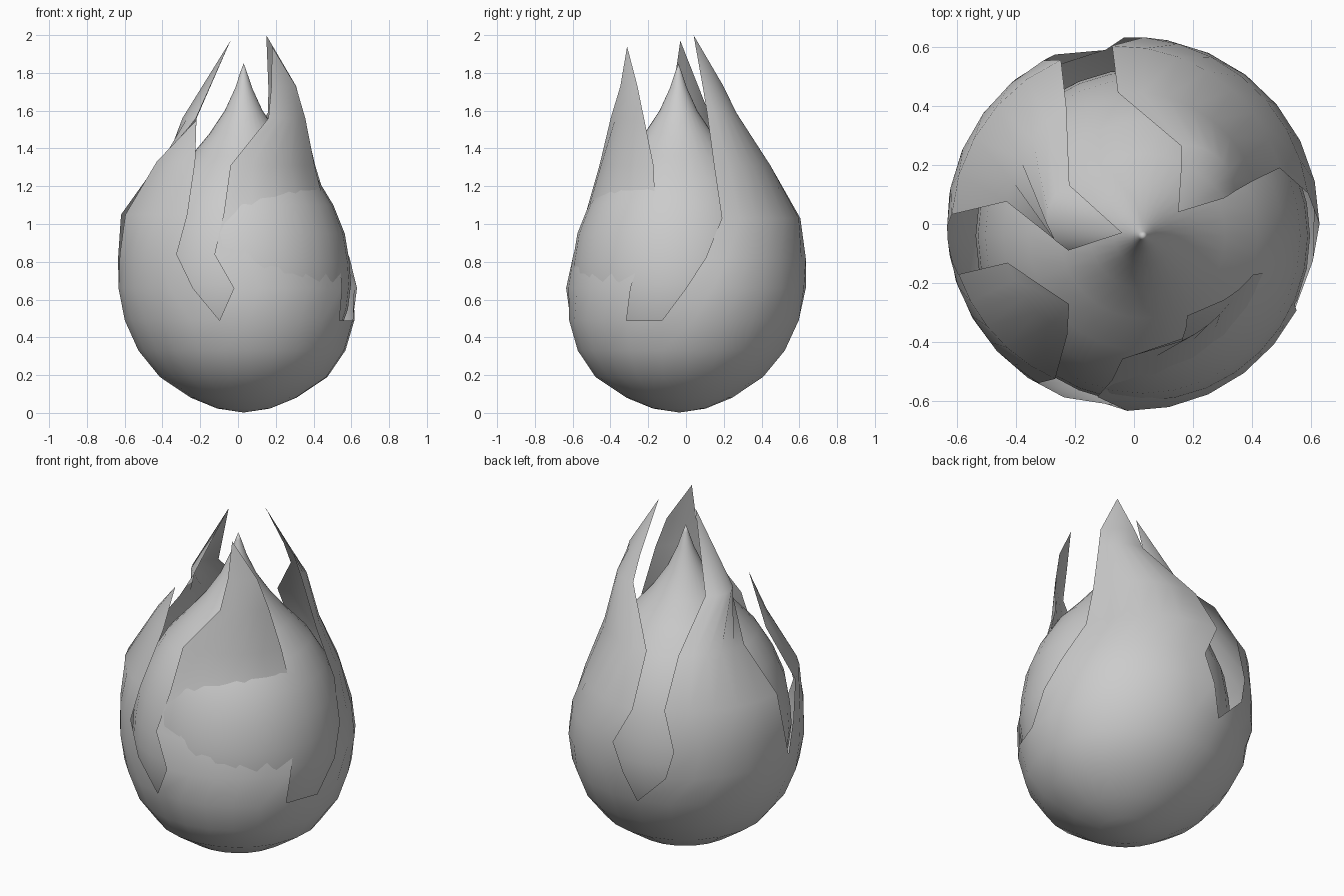
import bpy, bmesh
from math import radians, cos, sin

cube = bpy.data.objects.get("Cube")
if cube:
    bpy.data.objects.remove(cube, do_unlink=True)


def make_material(name, colour):
    material = bpy.data.materials.new(name)
    material.use_nodes = True
    material.diffuse_color = colour
    shader = material.node_tree.nodes["Principled BSDF"]
    shader.inputs["Base Color"].default_value = colour
    return material


grey = make_material("plain grey", (0.6, 0.6, 0.6, 1))


def polar(radius, degrees, height):
    angle = radians(degrees)
    return radius * cos(angle), radius * sin(angle), height


def add_band(bm, levels, columns):
    """Loft a strip through levels of
    (height, start angle, end angle, start radius, end radius, optional bulge)."""
    rows = []
    for height, start, end, start_radius, end_radius, *bulge in levels:
        row = []
        for column in range(columns + 1):
            t = column / columns
            radius = start_radius + (end_radius - start_radius) * t
            radius += sum(bulge) * 4 * t * (1 - t)
            row.append(bm.verts.new(polar(radius, start + (end - start) * t, height)))
        rows.append(row)
    for low, high in zip(rows, rows[1:]):
        for column in range(columns):
            bm.faces.new((low[column], low[column + 1], high[column + 1], high[column]))


def finish(bm, name, sharp_angle):
    bmesh.ops.remove_doubles(bm, verts=bm.verts, dist=0.0005)
    mesh = bpy.data.meshes.new(name)
    bm.to_mesh(mesh)
    bm.free()
    mesh.materials.append(grey)
    part = bpy.data.objects.new(name, mesh)
    bpy.context.collection.objects.link(part)
    bpy.ops.object.select_all(action="DESELECT")
    part.select_set(True)
    bpy.context.view_layer.objects.active = part
    bpy.ops.object.shade_smooth_by_angle(angle=radians(sharp_angle))
    return part


# Rounded cup at the bottom of the shell: (height, radius)
cup = [(0.002, 0), (0.023, 0.14), (0.08, 0.28), (0.19, 0.445), (0.33, 0.55), (0.49, 0.61)]

# Flame tongues, each growing out of its own arc of the cup rim
front_tongue = [
    (0.66, 268, 332, 0.635, 0.625), (0.84, 258, 336, 0.60, 0.585),
    (1.06, 262, 341, 0.535, 0.495), (1.31, 265, 337, 0.46, 0.44),
    (1.56, 292, 328, 0.43, 0.42), (1.73, 297, 320, 0.39, 0.40),
    (1.94, 300, 300, 0.36, 0.36)]
back_tongue = [
    (0.66, 0, 93, 0.63, 0.635), (0.82, 10, 87, 0.6, 0.635),
    (1.03, 21, 97, 0.53, 0.61), (1.31, 20, 97, 0.435, 0.45),
    (1.59, 18, 59, 0.36, 0.31, 0.03), (1.73, 16, 51, 0.32, 0.255),
    (2.0, 15, 15, 0.155, 0.155)]
side_tongue = [
    (0.66, 115, 185, 0.635, 0.635), (0.82, 119, 181, 0.635, 0.635),
    (1.05, 114, 177, 0.61, 0.62), (1.31, 120, 170, 0.46, 0.44),
    (1.56, 149, 202, 0.256, 0.24, 0.05), (1.97, 217, 217, 0.05, 0.05)]
short_tongue = [
    (0.66, 185, 248, 0.635, 0.635), (0.84, 190, 239, 0.635, 0.63),
    (1.05, 196, 243, 0.62, 0.59), (1.33, 197, 239, 0.45, 0.44),
    (1.55, 231, 231, 0.35, 0.35)]

# Outer shell: cup and tongues share their rim vertices
shell = bmesh.new()
for start, end, columns, tongue in (
        (260, 330, 5, front_tongue),
        (330, 349, 1, []),
        (-11, 100, 7, back_tongue),
        (100, 185, 5, side_tongue),
        (185, 260, 5, short_tongue)):
    base = [(height, start, end, radius, radius) for height, radius in cup]
    add_band(shell, base + tongue, columns)

# The cup leans slightly forward and to one side towards its bottom
for vert in shell.verts:
    lean = min(0.035, 0.09 * max(0, 0.6 - vert.co.z))
    vert.co.x += 0.85 * lean
    vert.co.y -= lean
finish(shell, "flame_shell", 60)

# Inner teardrop, leaning out through the shell on one side: (height, radius)
drop = [(0.05, 0), (0.07, 0.15), (0.13, 0.28), (0.25, 0.41), (0.4, 0.50),
        (0.55, 0.552), (0.68, 0.568), (0.8, 0.56), (0.95, 0.535),
        (1.1, 0.475), (1.24, 0.39), (1.36, 0.28), (1.48, 0.18),
        (1.6, 0.1), (1.72, 0.045), (1.81, 0.015), (1.85, 0)]
core = bmesh.new()
add_band(core, [(height, 0, 360, radius, radius) for height, radius in drop], 32)
core_object = finish(core, "inner_drop", 60)
core_object.location = (0.03, -0.04, 0)
